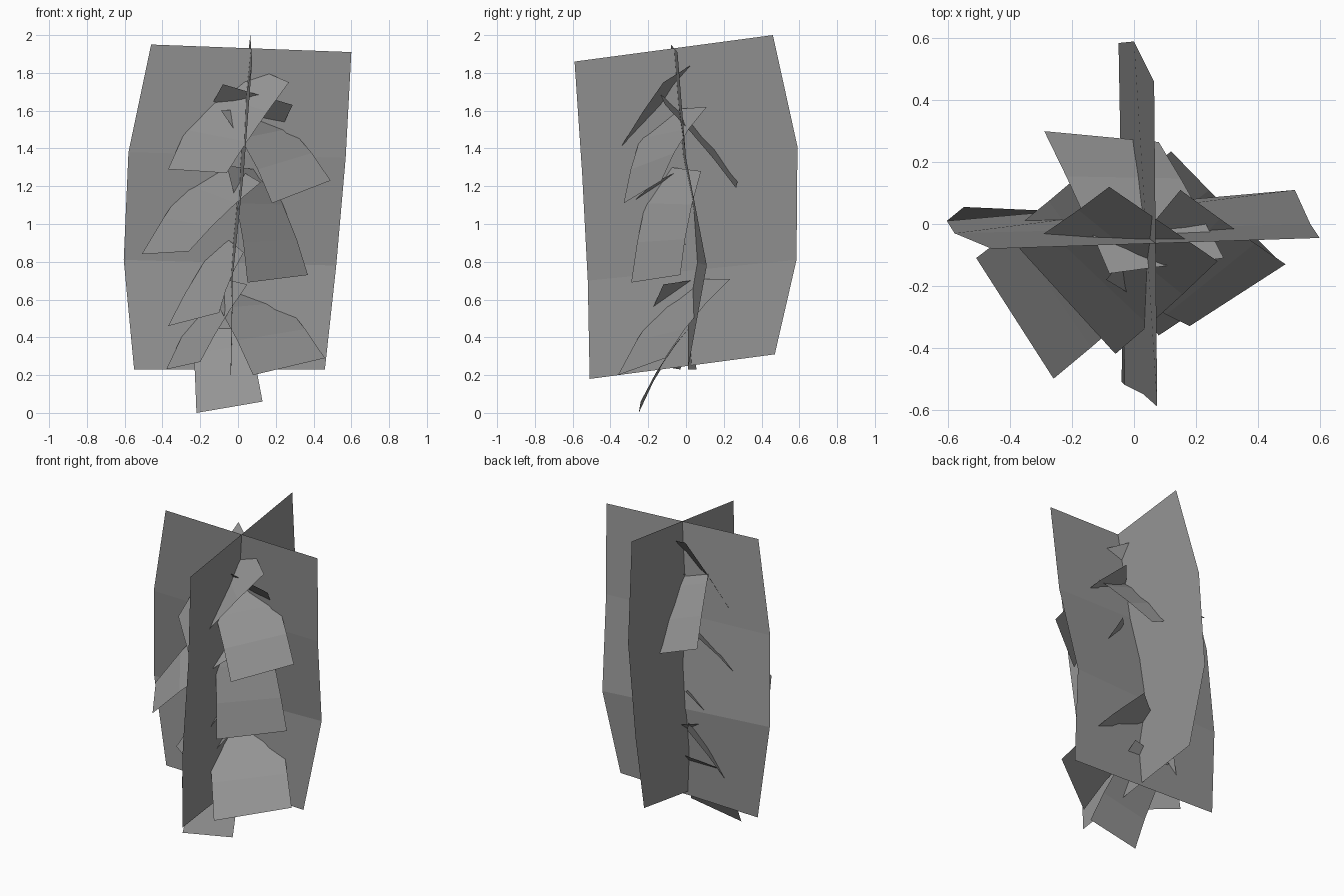
import bpy
from mathutils import Vector

grey = bpy.data.materials.new("dark_grey")
grey.diffuse_color = (.3, .3, .3, 1)


def card(name, left, right):
    """Flat-shaded strip of quads between two edge paths."""
    n = len(left)
    verts = list(left) + list(right)
    faces = [(i, i + 1, n + i + 1, n + i) for i in range(n - 1)]
    me = bpy.data.meshes.new(name)
    me.from_pydata([tuple(v) for v in verts], [], faces)
    me.update()
    me.materials.append(grey)
    ob = bpy.data.objects.new(name, me)
    bpy.context.collection.objects.link(ob)
    return ob


def leaf(i, root_a, root_b, tip_a, tip_b, bulge):
    """Drooping small card, bowed outward between its root and tip edges."""
    ra, rb, ta, tb = map(Vector, (root_a, root_b, tip_a, tip_b))
    nrm = (rb - ra).cross((ta + tb) - (ra + rb)).normalized()
    if nrm.z < 0:
        nrm = -nrm
    rows = [(0, 0), (1 / 3, bulge), (2 / 3, bulge), (1, 0)]
    card(f"leaf_card_{i:02d}",
         [ra.lerp(ta, t) + nrm * b for t, b in rows],
         [rb.lerp(tb, t) + nrm * b for t, b in rows])


# Two large crossing cards
card("main_card_wide",
     [(-.46, -.08, 1.95), (-.58, -.03, 1.38), (-.605, .01, .81), (-.55, .055, .23)],
     [(.60, -.045, 1.91), (.57, 0, 1.35), (.52, .11, .78), (.46, .01, .23)])
card("main_card_deep",
     [(.075, -.59, 1.86), (.03, -.55, 1.27), (-.03, -.52, .70), (-.04, -.51, .18)],
     [(.065, .46, 2.0), (0, .59, 1.41), (-.05, .585, .81), (-.03, .47, .31)])

# Small drooping cards around the stem: root a, root b, tip a, tip b, bulge
leaves = [
    ((-.08, .12, 1.90), (.27, -.12, 1.75), (-.37, -.08, 1.29), (-.06, -.42, 1.27), .01),
    ((.15, .11, 1.62), (-.09, -.18, 1.60), (.49, -.13, 1.23), (.18, -.33, 1.11), .025),
    ((-.15, .18, 1.38), (.12, -.17, 1.22), (-.51, -.11, .84), (-.26, -.50, .855), .015),
    ((.12, .235, .71), (-.20, -.03, .71), (.46, -.11, .29), (.08, -.36, .20), .02),
    ((.15, .08, 1.28), (-.06, -.16, 1.31), (.37, -.03, .73), (.05, -.29, .69), .02),
    ((-.08, -.16, 1.74), (.29, -.11, 1.63), (-.29, .30, 1.34), (.08, .265, 1.19), .01),
    ((-.08, .12, .94), (.03, -.12, .85), (-.37, -.10, .46), (-.10, -.36, .53), .015),
    ((-.12, .16, .72), (.05, -.12, .68), (-.38, -.03, .23), (-.20, -.28, .27), .01),
    ((-.24, .03, .46), (.04, .06, .50), (-.22, -.25, 0), (.13, -.24, .06), .02),
]
for i, l in enumerate(leaves, 1):
    leaf(i, *l)
